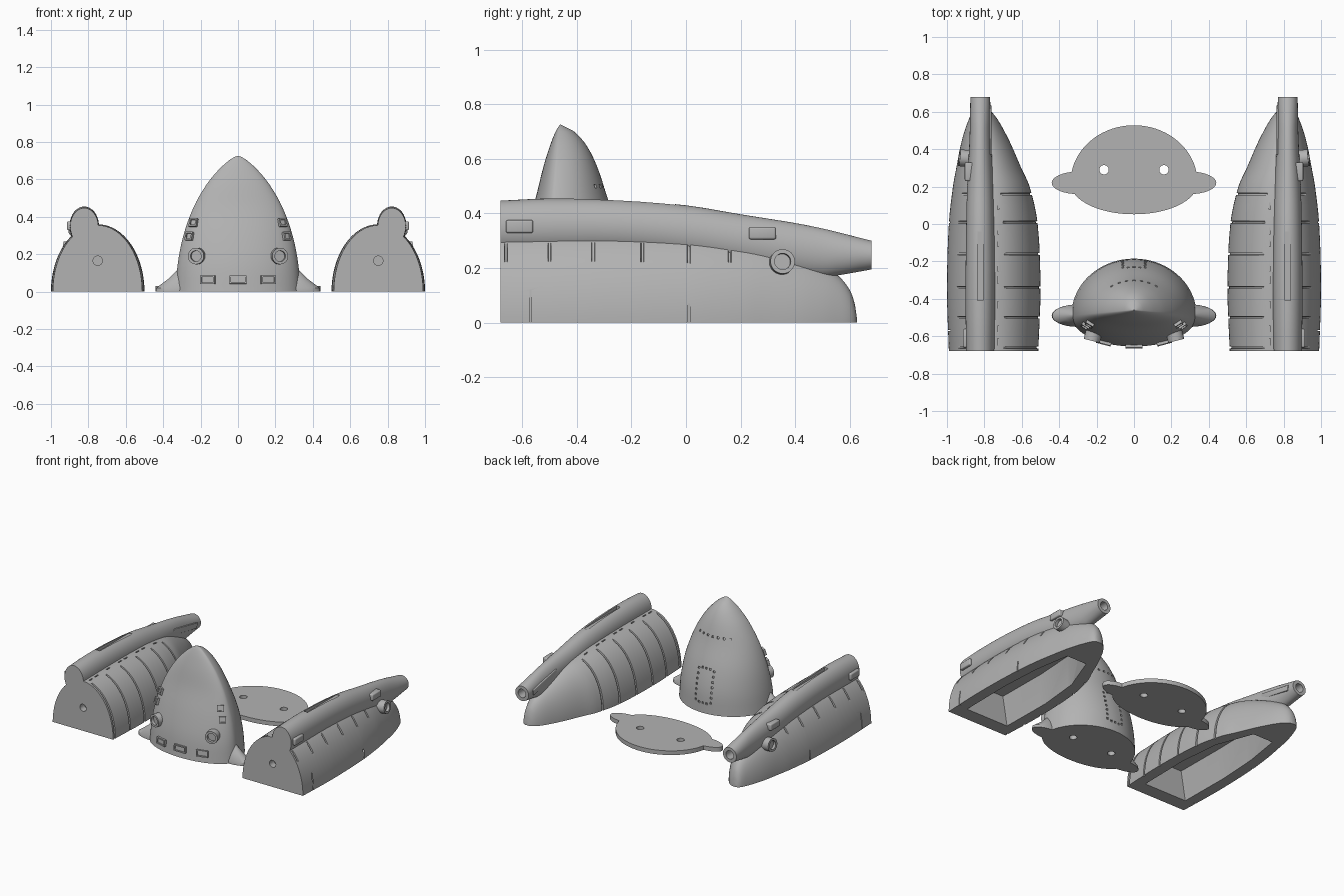
import bpy, bmesh
from math import sin, cos, pi, radians, sqrt
from mathutils import Matrix, Vector

if "Cube" in bpy.data.objects:
    bpy.data.objects.remove(bpy.data.objects["Cube"])

grey = bpy.data.materials.new("plain_grey")
grey.use_nodes = True
grey.diffuse_color = (0.45, 0.45, 0.45, 1)
grey.node_tree.nodes["Principled BSDF"].inputs["Base Color"].default_value = (0.45, 0.45, 0.45, 1)


# ---------- helpers ----------
def curve(table, k):
    """Smooth interpolation of table rows, keyed by their first column."""
    k = min(max(k, table[0][0]), table[-1][0])
    i = next(n for n in range(len(table) - 1) if k <= table[n + 1][0])
    a, b = table[i], table[i + 1]
    before, after = table[max(i - 1, 0)], table[min(i + 2, len(table) - 1)]
    d = b[0] - a[0]
    u = (k - a[0]) / d
    out = []
    for c in range(1, len(a)):
        ma = (b[c] - before[c]) / (b[0] - before[0]) * d
        mb = (after[c] - a[c]) / (after[0] - a[0]) * d
        out.append((2*u**3 - 3*u**2 + 1) * a[c] + (u**3 - 2*u**2 + u) * ma
                   + (3*u**2 - 2*u**3) * b[c] + (u**3 - u**2) * mb)
    return out


def stations(table, n=4):
    ks = [r[0] for r in table]
    return [p + (q - p) * j / n for p, q in zip(ks, ks[1:]) for j in range(n)] + [ks[-1]]


def make(name, bm):
    bmesh.ops.recalc_face_normals(bm, faces=bm.faces)
    me = bpy.data.meshes.new(name)
    bm.to_mesh(me)
    bm.free()
    me.materials.append(grey)
    ob = bpy.data.objects.new(name, me)
    bpy.context.collection.objects.link(ob)
    return ob


def loft(name, rings):
    bm = bmesh.new()
    rows = [[bm.verts.new(p) for p in ring] for ring in rings]
    for r, s in zip(rows, rows[1:]):
        for i in range(len(r)):
            j = (i + 1) % len(r)
            bm.faces.new((r[i], r[j], s[j], s[i]))
    bm.faces.new(rows[0])
    bm.faces.new(rows[-1])
    return make(name, bm)


def frame(loc, normal=(0, 0, 1)):
    rot = Vector(normal).to_track_quat('Z', 'Y').to_matrix().to_4x4()
    return Matrix.Translation(loc) @ rot


def boxes(name, items):
    """items: (placement matrix, size)"""
    bm = bmesh.new()
    for m, size in items:
        bmesh.ops.create_cube(bm, size=1, matrix=m @ Matrix.Diagonal((*size, 1)))
    return make(name, bm)


def rods(name, items):
    """items: (placement matrix, radius, length)"""
    bm = bmesh.new()
    for m, r, length in items:
        bmesh.ops.create_cone(bm, cap_ends=True, segments=32, radius1=r, radius2=r,
                              depth=length, matrix=m)
    return make(name, bm)


def combine(ob, other, op='DIFFERENCE'):
    mod = ob.modifiers.new("combine", 'BOOLEAN')
    mod.operation, mod.solver, mod.object = op, 'EXACT', other
    bpy.context.view_layer.objects.active = ob
    bpy.ops.object.modifier_apply(modifier=mod.name)
    bpy.data.objects.remove(other)


def finish(ob, mirror=False, bevel=0):
    bpy.ops.object.select_all(action='DESELECT')
    ob.select_set(True)
    bpy.context.view_layer.objects.active = ob
    if bevel:
        mod = ob.modifiers.new("bevel", 'BEVEL')
        mod.width, mod.segments = bevel, 3
        bpy.ops.object.modifier_apply(modifier=mod.name)
    bpy.ops.object.shade_smooth_by_angle(angle=radians(32))
    if mirror:
        ob.modifiers.new("mirror", 'MIRROR').use_mirror_merge = False


# ---------- half hulls: y, outer x, inner x, height ----------
HULL = [(-.68, .99, .512, .355), (-.35, 1, .5, .36), (0, .99, .515, .35), (.2, .968, .558, .325),
        (.3, .95, .603, .3), (.42, .927, .655, .25), (.5, .905, .695, .21), (.56, .883, .73, .17),
        (.6, .865, .762, .12), (.618, .85, .785, .07), (.626, .835, .805, .02)]
SEAMS = [-.66, -.5, -.34, -.16, .01, .16]


def hull_ring(y, groove=0):
    xo, xi, h = curve(HULL, y)
    c, w = (xo + xi) / 2, (xo - xi) / 2
    ring = []
    for i in range(57):
        t = pi * i / 56
        cut = t < 1.3 or (t > 1.8 and .225 < h * sin(t) < .285)
        g = groove if cut else 0
        ring.append((c - (w - g) * cos(t), y, (h - g) * sin(t)))
    return ring


levels = [(y, 0) for y in stations(HULL) if all(abs(y - s) > .012 for s in SEAMS)]
for s in SEAMS:
    levels += [(s - .006, 0), (s - .004, .009), (s + .004, .009), (s + .006, 0)]
hull = loft("hull_half", [hull_ring(y, g) for y, g in sorted(levels)])

# hollow underside
cavity = []
for y in (-.58, -.2, .1, .36):
    xo, xi, h = curve(HULL, y)
    cavity.append([(xi + .07, y, -.03), (xi + .11, y, h * .58), (xo - .11, y, h * .58), (xo - .07, y, -.03)])
combine(hull, loft("cavity_cutter", cavity))
combine(hull, rods("pin_cutter", [(frame((.75, -.68, .165), (0, -1, 0)), .025, .1)]))

# dashed seam beside the spine, and side slits
dashes = []
for i in range(12):
    y = -.63 + i * .066
    xo, xi, h = curve(HULL, y)
    c, w = (xo + xi) / 2, (xo - xi) / 2
    x = .725
    z = h * sqrt(1 - ((x - c) / w) ** 2)
    if all(abs(y - s) > .026 for s in SEAMS):
        dashes.append((frame((x, y, z)), (.008, .036, .016)))
dashes += [(frame((.995, .01, .035)), (.03, .008, .07)), (frame((.99, -.57, .08)), (.02, .006, .16))]
combine(hull, boxes("slit_cutter", dashes))
finish(hull, True)

# ---------- spine tube: y, half width, top, bottom ----------
SPINE = [(-.68, .075, .447, .25), (-.5, .078, .455, .25), (-.25, .078, .45, .25), (0, .075, .43, .23),
         (.2, .07, .397, .2), (.4, .06, .365, .17), (.5, .056, .345, .165), (.55, .055, .333, .172),
         (.68, .053, .3, .195)]
rings = []
for y in stations(SPINE, 3):
    r, top, bottom = curve(SPINE, y)
    rings.append([(.822 + r * cos(a), y, (top + bottom) / 2 + (top - bottom) / 2 * sin(a))
                  for a in (2 * pi * i / 40 for i in range(40))])
spine = loft("spine_tube", rings)
combine(spine, rods("bore_cutter", [(frame((.822, .68, .248), (0, 1, 0)), .03, .16)]))
combine(spine, boxes("slot_cutter", [(frame((.822, -.225, .46)), (.03, .37, .06))]))
finish(spine, True)

# pods, tail fin and side nozzle on each hull
finish(boxes("side_pods", [(frame((.875, .28, .328)), (.06, .1, .046)),
                           (frame((.885, -.61, .352)), (.06, .1, .048))]), True, .008)
finish(boxes("tail_fin", [(frame((.77, .5, .275), (0, .2, 1)), (.014, .27, .04))]), True, .004)


def ring_port(name, loc, normal, r=.045, length=.09):
    port = rods(name, [(frame(loc, normal), r, length)])
    tip = Vector(loc) + Vector(normal).normalized() * length / 2
    combine(port, rods("port_cutter", [(frame(tip, normal), r * .66, .04)]))
    finish(port, True)


ring_port("hull_nozzle", (.89, .35, .22), (1, .1, .1))

# ---------- nose: z, half width, front y, back y, widest y ----------
NOSE = [(0, .335, -.655, -.185, -.49), (.15, .322, -.637, -.195, -.49), (.3, .292, -.6, -.23, -.485),
        (.45, .238, -.553, -.285, -.48), (.57, .17, -.523, -.325, -.473), (.65, .105, -.498, -.365, -.468),
        (.7, .05, -.478, -.41, -.463), (.72, .018, -.466, -.448, -.461), (.726, .002, -.461, -.459, -.46)]


def section(z, w, yf, yb, ym):
    return [(w * cos(a), ym + (yb - ym if sin(a) > 0 else ym - yf) * sin(a), z)
            for a in (2 * pi * i / 72 for i in range(72))]


def nose_at(x, z, back=False):
    """Placement on the nose skin, z axis pointing outward."""
    def point(x, z):
        w, yf, yb, ym = curve(NOSE, z)
        return Vector((x, ym + ((yb if back else yf) - ym) * sqrt(max(0, 1 - (x / w) ** 2)), z))
    p = point(x, z)
    n = (point(x + .004, z) - p).cross(point(x, z + .004) - p).normalized()
    return p, (-n if back else n)


def lobe(y, height, levels):
    """Rounded side tab; levels: z, reach."""
    return [[(.3 + r * cos(a), y + .06 * min(1, r / .1) * sin(a), z)
             for a in (2 * pi * i / 32 for i in range(32))] for z, r in levels]


def add_lobes(ob, y, levels):
    for side in (1, -1):
        rings = [[(side * p[0], p[1], p[2]) for p in ring] for ring in lobe(y, 0, levels)]
        combine(ob, loft("lobe", rings), 'UNION')


nose = loft("nose_cone", [section(z, *curve(NOSE, z)) for z in stations(NOSE)])
add_lobes(nose, -.49, [(0, .14), (.02, .137), (.07, .07), (.13, .012)])
combine(nose, rods("pin_cutter", [(frame((s * .16, -.42, 0)), .025, .1) for s in (1, -1)]))

# dashed hatch and vent row on the back of the nose
spots = [(s * .06, .08 + i * .035) for s in (1, -1) for i in range(7)]
spots += [(i * .03, z) for i in (-1, 0, 1) for z in (.07, .3)]
spots += [(i * .04, .5) for i in range(-3, 4)]
marks = [(frame(*nose_at(x, z, True)), (.014, .014, .02)) for x, z in spots]
combine(nose, boxes("dash_cutter", marks))
finish(nose)

# framed windows and ring ports on the nose
windows = [(0, .063, .09, .045), (.16, .063, .08, .045), (-.16, .063, .08, .045)]
windows += [(s * x, z, .045, .045) for s in (1, -1) for x, z in ((.235, .367), (.257, .295))]
frames = boxes("nose_windows", [(frame(*nose_at(x, z)), (w, h, .03)) for x, z, w, h in windows])
recess = []
for x, z, w, h in windows:
    p, n = nose_at(x, z)
    recess.append((frame(p + n * .015, n), (w - .016, h - .016, .016)))
combine(frames, boxes("window_cutter", recess))
finish(frames)
port_loc, port_dir = nose_at(.217, .19)
ring_port("nose_port", port_loc, (port_dir.x * .6, port_dir.y, 0), .044, .07)

# ---------- loose bulkhead plate ----------
plate = loft("bulkhead_plate", [section(z, .34, .052, .528, .22) for z in (0, .03)])
add_lobes(plate, .22, [(0, .14), (.03, .14)])
combine(plate, rods("hole_cutter", [(frame((s * .16, .29, .015)), .025, .1) for s in (1, -1)]))
finish(plate)
